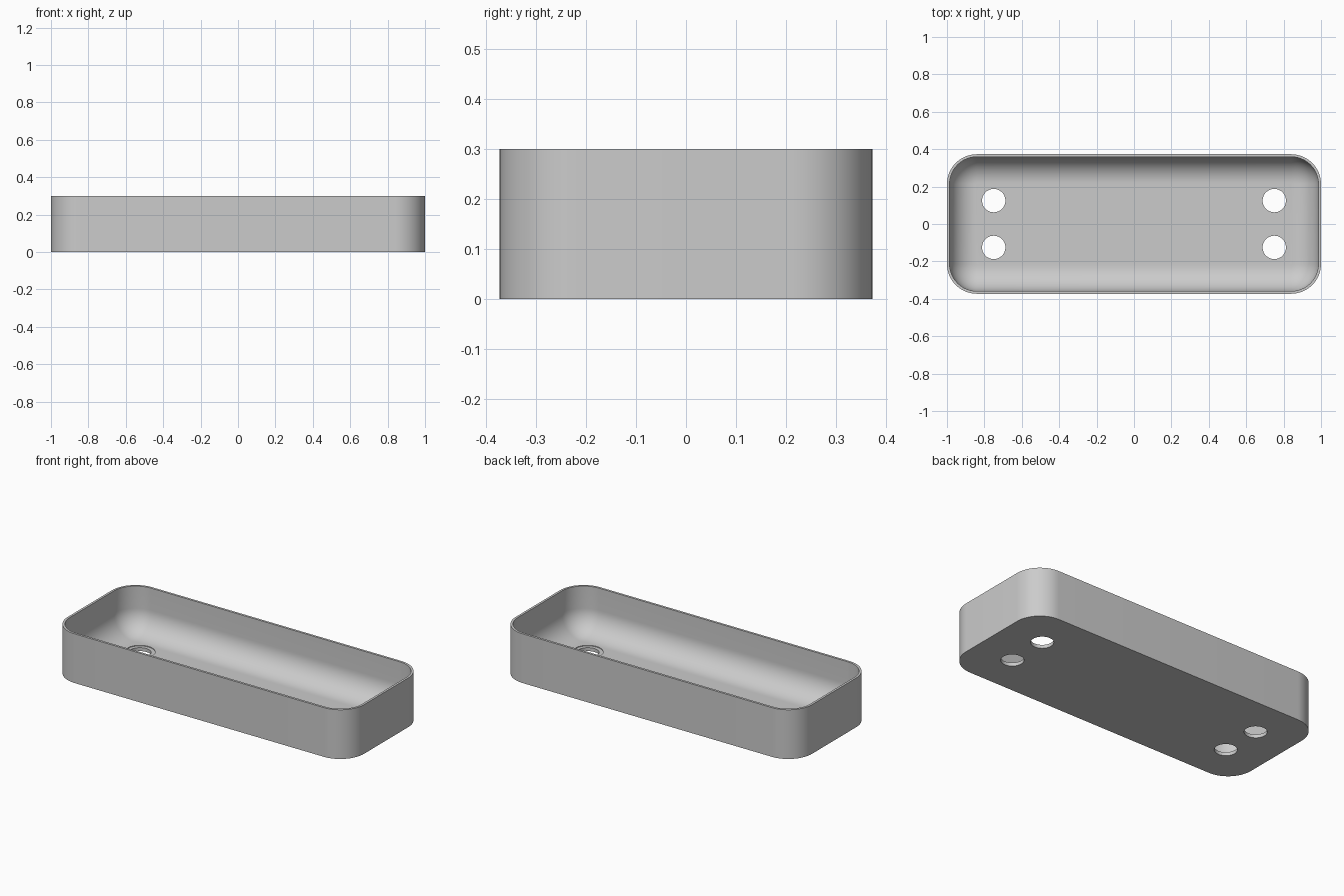
import bpy, bmesh, math
from mathutils import Matrix

if "Cube" in bpy.data.objects:
    bpy.data.objects.remove(bpy.data.objects["Cube"], do_unlink=True)

HALF_X, HALF_Y, HEIGHT = 1.0, 0.373, 0.3
CORNER, WALL, FLOOR, FILLET = 0.16, 0.014, 0.025, 0.14
STEPS = 16

grey = bpy.data.materials.new("plain grey")
grey.use_nodes = True
colour = (0.6, 0.6, 0.6, 1)
grey.diffuse_color = colour
grey.node_tree.nodes["Principled BSDF"].inputs["Base Color"].default_value = colour


def ring(bm, inset, z):
    """Rounded rectangle of vertices, inset from the outer wall."""
    r = CORNER - inset
    verts = []
    for q, (sx, sy) in enumerate([(1, 1), (-1, 1), (-1, -1), (1, -1)]):
        for i in range(STEPS + 1):
            a = (q + i / STEPS) * math.pi / 2
            verts.append(bm.verts.new((sx * (HALF_X - CORNER) + r * math.cos(a),
                                       sy * (HALF_Y - CORNER) + r * math.sin(a), z)))
    return verts


def make_object(name, bm):
    mesh = bpy.data.meshes.new(name)
    bmesh.ops.recalc_face_normals(bm, faces=bm.faces)
    bm.to_mesh(mesh)
    bm.free()
    mesh.materials.append(grey)
    obj = bpy.data.objects.new(name, mesh)
    bpy.context.collection.objects.link(obj)
    return obj


# Tray shell: outer wall, thin rim, inner wall and rounded floor edge
profile = [(0, 0), (0, HEIGHT), (WALL, HEIGHT)]
for i in range(STEPS + 1):
    a = i / STEPS * math.pi / 2
    profile.append((WALL + FILLET * (1 - math.cos(a)),
                    FLOOR + FILLET * (1 - math.sin(a))))
bm = bmesh.new()
rings = [ring(bm, inset, z) for inset, z in profile]
for low, high in zip(rings, rings[1:]):
    for i in range(len(low)):
        j = (i + 1) % len(low)
        bm.faces.new((low[i], low[j], high[j], high[i]))
bm.faces.new(rings[0])
bm.faces.new(rings[-1])
tray = make_object("tray", bm)


# Drain holes with a very shallow seat around each
def cut_holes(name, radius, bottom, top):
    bm = bmesh.new()
    for x in (-0.75, 0.75):
        for y in (-0.125, 0.125):
            bmesh.ops.create_cone(bm, cap_ends=True, segments=48, radius1=radius,
                                  radius2=radius, depth=top - bottom,
                                  matrix=Matrix.Translation((x, y, (top + bottom) / 2)))
    cutter = make_object(name, bm)
    mod = tray.modifiers.new(name, "BOOLEAN")
    mod.operation, mod.solver, mod.object = "DIFFERENCE", "EXACT", cutter
    bpy.ops.object.select_all(action="DESELECT")
    tray.select_set(True)
    bpy.context.view_layer.objects.active = tray
    bpy.ops.object.modifier_apply(modifier=name)
    bpy.data.objects.remove(cutter, do_unlink=True)


cut_holes("seat_cutter", 0.085, FLOOR - 0.004, 0.1)
cut_holes("hole_cutter", 0.0625, -0.1, 0.12)

bpy.ops.object.shade_smooth_by_angle(angle=math.radians(30))
